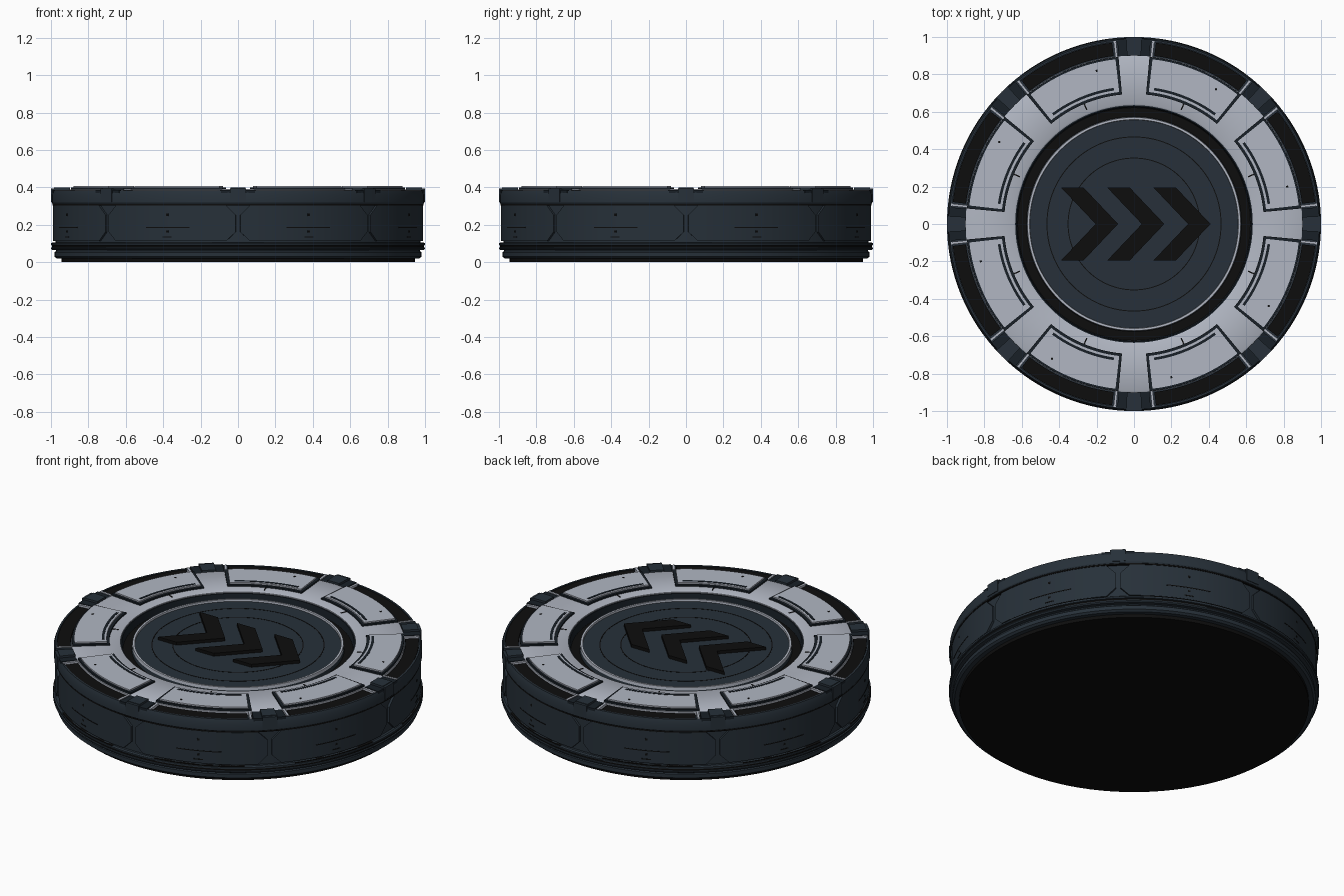
import bpy, bmesh
from math import sin, cos, radians, ceil, pi

if "Cube" in bpy.data.objects:
    bpy.data.objects.remove(bpy.data.objects["Cube"])


def material(name, rgb):
    m = bpy.data.materials.new(name)
    m.diffuse_color = (*rgb, 1)
    m.use_nodes = True
    m.node_tree.nodes["Principled BSDF"].inputs["Base Color"].default_value = m.diffuse_color
    return m


STEEL = material("dark_steel", (0.020, 0.030, 0.041))
TRIM = material("trim_steel", (0.009, 0.014, 0.020))
BLACK = material("black", (0.004, 0.004, 0.004))
PALE = material("pale_metal", (0.44, 0.47, 0.54))
SEG = 128


def finish(name, bm, mat):
    bmesh.ops.remove_doubles(bm, verts=bm.verts, dist=1e-5)
    bmesh.ops.recalc_face_normals(bm, faces=bm.faces)
    me = bpy.data.meshes.new(name)
    bm.to_mesh(me)
    bm.free()
    me.materials.append(mat)
    me.shade_smooth()
    me.set_sharp_from_angle(angle=radians(30))
    ob = bpy.data.objects.new(name, me)
    bpy.context.collection.objects.link(ob)
    return ob


def lathe(name, profile, mat):
    """Spin a closed (radius, z) loop around z."""
    bm = bmesh.new()
    rows = [[bm.verts.new((r * cos(2 * pi * i / SEG), r * sin(2 * pi * i / SEG), z))
             for r, z in profile] for i in range(SEG)]
    n = len(profile)
    for i in range(SEG):
        a, b = rows[i], rows[(i + 1) % SEG]
        for j in range(n):
            k = (j + 1) % n
            bm.faces.new((a[j], b[j], b[k], a[k]))
    finish(name, bm, mat)


def ring(name, r0, r1, z0, z1, mat):
    lathe(name, [(r0, z0), (r1, z0), (r1, z1), (r0, z1)], mat)


def arc_block(bm, r0, r1, z0, z1, a0, a1, cut_a=0, cut_z=0):
    """Curved block from angle a0 to a1; cut_* clips its four corners."""
    n = max(1, ceil((a1 - a0 - 2 * cut_a) / 2.8))
    s, e = a0 + cut_a, a1 - cut_a
    cols = [(s + (e - s) * i / n, 0) for i in range(n + 1)]
    if cut_a:
        cols = [(a0, cut_z)] + cols + [(a1, cut_z)]
    rows = []
    for a, c in cols:
        x, y = cos(radians(a)), sin(radians(a))
        rows.append([bm.verts.new((r * x, r * y, z)) for r, z in
                     ((r0, z0 + c), (r1, z0 + c), (r1, z1 - c), (r0, z1 - c))])
    for p, q in zip(rows, rows[1:]):
        for j in range(4):
            k = (j + 1) % 4
            bm.faces.new((p[j], q[j], q[k], p[k]))
    bm.faces.new(rows[0])
    bm.faces.new(rows[-1][::-1])


def eightfold(name, mat, *blocks):
    """Repeat arc blocks every 45 degrees; angles are within one sector."""
    bm = bmesh.new()
    for k in range(8):
        for r0, r1, z0, z1, a0, a1, *cut in blocks:
            arc_block(bm, r0, r1, z0, z1, a0 + 45 * k, a1 + 45 * k, *cut)
    finish(name, bm, mat)


# Body and base
lathe("base_plate", [(0, 0), (.945, 0), (.945, .022), (0, .022)], BLACK)
lathe("body", [(0, .02), (.97, .02), (.982, .03), (.982, .052), (.972, .06), (.972, .066),
               (.994, .066), (1, .072), (1, .078), (.99, .081), (.99, .088), (1, .091),
               (1, .1), (.992, .106), (.977, .106), (.977, .308), (.992, .312), (.996, .318),
               (.996, .36), (.988, .382), (.978, .382), (.978, .366), (.64, .366),
               (.62, .335), (.575, .335), (.57, .366), (0, .366)], STEEL)
ring("base_seam", .98, .9935, .08, .089, BLACK)
ring("upper_seam", .98, .9915, .304, .311, BLACK)

# Side wall panels with clipped corners, slots and bolts
eightfold("side_panels", STEEL, (.97, .99, .112, .303, .7, 44.3, 3, .05))
eightfold("side_slots", BLACK,
          (.98, .9915, .183, .188, 15.2, 29.8),
          (.98, .9915, .132, .138, 21, 24),
          (.98, .9915, .247, .259, 22.1, 22.9),
          (.98, .9915, .158, .168, 22.1, 22.9),
          (.98, .998, .094, .106, 8, 37))

# Pale deck with raised panels
lathe("deck_ring", [(.635, .36), (.9, .36), (.9, .386), (.893, .39), (.642, .39), (.635, .386)], PALE)
eightfold("deck_panel_borders", TRIM, (.695, .897, .385, .399, 5.3, 39.7))
eightfold("deck_panels", PALE, (.71, .886, .385, .407, 6.4, 38.6))
eightfold("deck_panel_inlays", TRIM, (.722, .736, .395, .4085, 8.5, 36.5))
eightfold("deck_marks", BLACK,
          (.66, .697, .385, .392, 22.2, 22.8),
          (.838, .849, .4, .4085, 13.35, 14.05))

# Outer black strips and pale end bars
eightfold("outer_strips", BLACK, (.905, .976, .36, .379, 6.9, 38.1))
eightfold("strip_end_bars", PALE, (.9, .984, .36, .386, 5.6, 6.4), (.9, .984, .36, .386, 38.6, 39.4))

# Rim clamps
eightfold("clamp_wings", TRIM, (.895, .992, .36, .386, -5.2, 5.2))
eightfold("clamp_blocks", STEEL, (.9, .985, .37, .398, -2.4, 2.4), (.98, 1, .322, .394, -2.4, 2.4))

# Centre well
ring("well_groove", .572, .622, .33, .338, BLACK)
lathe("well_lip", [(.622, .335), (.637, .335), (.637, .38), (.628, .38)], TRIM)
lathe("well_pale_ring", [(.556, .36), (.572, .36), (.57, .377), (.558, .377)], PALE)
for i, r in enumerate((.35, .463)):
    ring(f"centre_line_{i + 1}", r, r + .005, .36, .3672, BLACK)

# Direction chevrons
for i in range(3):
    bm = bmesh.new()
    x = -.39 + .247 * i
    pts = [(0, .195), (.12, .195), (.305, 0), (.12, -.195), (0, -.195), (.185, 0)]
    lo, hi = [[bm.verts.new((x + px, py, z)) for px, py in pts] for z in (.36, .384)]
    for j in range(6):
        k = (j + 1) % 6
        bm.faces.new((lo[j], lo[k], hi[k], hi[j]))
    for v in (lo, hi):
        bm.faces.new((v[0], v[1], v[2], v[5]))
        bm.faces.new((v[5], v[2], v[3], v[4]))
    finish(f"chevron_{i + 1}", bm, BLACK)
